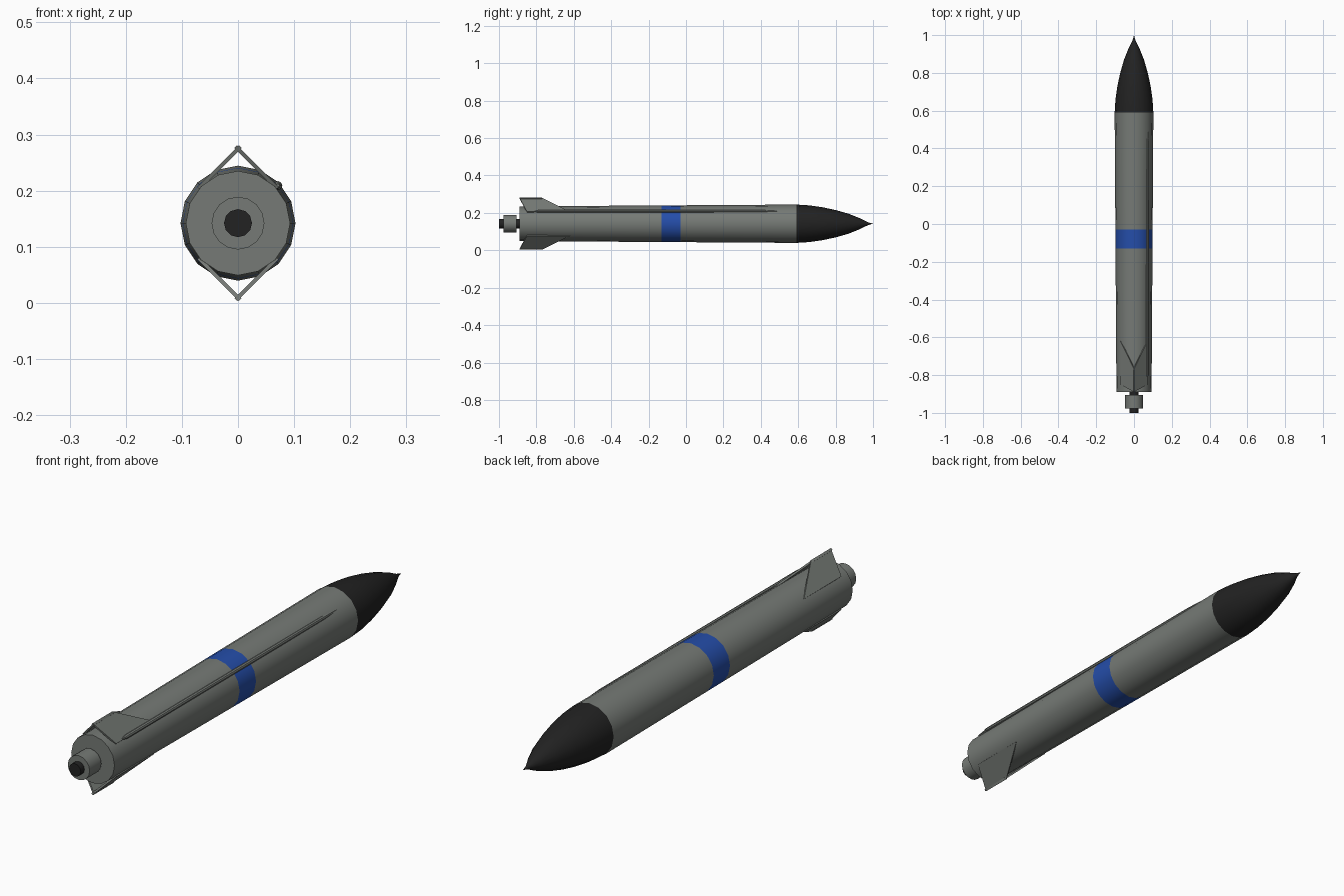
import bpy, bmesh, math
from mathutils import Vector

if "Cube" in bpy.data.objects:
    bpy.data.objects.remove(bpy.data.objects["Cube"])

CZ = 0.142  # height of the long axis


def material(name, rgb):
    m = bpy.data.materials.new(name)
    m.diffuse_color = (*rgb, 1)
    m.use_nodes = True
    m.node_tree.nodes["Principled BSDF"].inputs["Base Color"].default_value = m.diffuse_color
    return m


grey = material("hull grey", (0.18, 0.195, 0.18))
black = material("matte black", (0.016, 0.016, 0.016))
blue = material("band blue", (0.018, 0.075, 0.40))


def finish(name, bm, mats, angle=35):
    bmesh.ops.remove_doubles(bm, verts=bm.verts, dist=1e-6)
    bmesh.ops.recalc_face_normals(bm, faces=bm.faces)
    me = bpy.data.meshes.new(name)
    bm.to_mesh(me)
    bm.free()
    for m in mats:
        me.materials.append(m)
    ob = bpy.data.objects.new(name, me)
    bpy.context.collection.objects.link(ob)
    bpy.ops.object.select_all(action='DESELECT')
    ob.select_set(True)
    bpy.context.view_layer.objects.active = ob
    bpy.ops.object.shade_smooth_by_angle(angle=math.radians(angle))
    return ob


def lathe(name, profile, sides, mats, x=0, z=CZ, pick=None):
    """Revolve (y, radius) points about a line parallel to y."""
    bm = bmesh.new()
    rings = []
    for y, r in profile:
        rings.append([bm.verts.new((x + r * math.cos(2 * math.pi * i / sides), y,
                                    z + r * math.sin(2 * math.pi * i / sides)))
                      for i in range(sides)])
    for a, b in zip(rings, rings[1:]):
        for i in range(sides):
            j = (i + 1) % sides
            bm.faces.new((a[i], a[j], b[j], b[i]))
    for end, (y, r) in ((rings[0], profile[0]), (rings[-1], profile[-1])):
        if r > 1e-4:
            bm.faces.new(end)
    if pick:
        for f in bm.faces:
            f.material_index = pick(f.calc_center_median().y)
    return finish(name, bm, mats)


# main tube, slightly tapered, with painted band
def tube_r(y):
    return 0.093 + (y + 0.89) / 1.48 * 0.0095


lathe("body_tube", [(y, tube_r(y)) for y in (-0.89, -0.13, -0.03, 0.59)], 16, [grey, blue],
      pick=lambda y: 1 if -0.13 < y < -0.03 else 0)

# nose cone with a thin spike
lathe("nose_cone", [(0.59, 0.1025), (0.66, 0.098), (0.73, 0.088), (0.80, 0.073), (0.87, 0.053),
                    (0.93, 0.029), (0.96, 0.014), (0.975, 0.007), (1.0, 0.0)], 16, [black])

# tail motor
lathe("tail_core", [(-1.0, 0.025), (-0.88, 0.025)], 12, [black])
lathe("tail_collar", [(-0.977, 0.047), (-0.905, 0.047)], 16, [grey])

# cable conduit along the upper right side
lathe("conduit", [(-0.81, 0.003), (-0.79, 0.008), (0.42, 0.008), (0.52, 0.003)], 8, [grey],
      x=0.071, z=CZ + 0.067)

# four folded fins, crossing above and below the body
for sx in (1, -1):
    for sz in (1, -1):
        root, tip = (0.070 * sx, 0.062 * sz), (-0.004 * sx, 0.1365 * sz)
        outline = [(-0.62, root), (-0.77, tip), (-0.89, tip), (-0.85, root)]
        n = Vector((sx, 0, sz)).normalized() * 0.0035
        bm = bmesh.new()
        inner, outer = [[bm.verts.new(Vector((p[0], y, CZ + p[1])) + n * s) for y, p in outline]
                        for s in (-1, 1)]
        bm.faces.new(inner)
        bm.faces.new(outer)
        for i in range(4):
            j = (i + 1) % 4
            bm.faces.new((inner[i], inner[j], outer[j], outer[i]))
        finish("fin_%s_%s" % ("upper" if sz > 0 else "lower", "right" if sx > 0 else "left"),
               bm, [grey])
